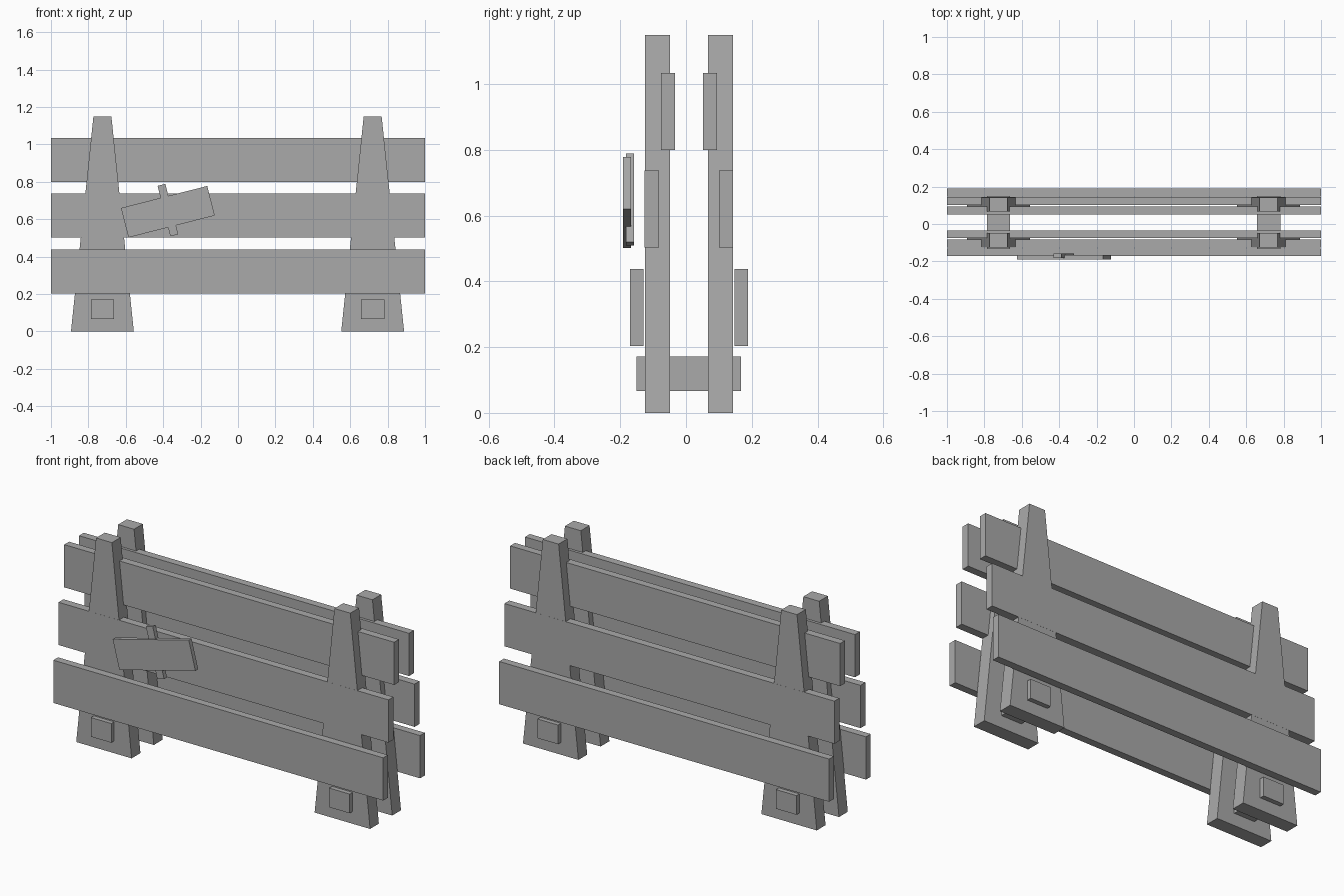
import bpy, bmesh, math
from mathutils import Matrix, Vector

if "Cube" in bpy.data.objects:
    bpy.data.objects.remove(bpy.data.objects["Cube"])

MID_Y = 0.009   # mirror plane between the two fence rows

wood = bpy.data.materials.new("grey_wood")
wood.diffuse_color = (0.4, 0.4, 0.4, 1)
wood.use_nodes = True
wood.node_tree.nodes["Principled BSDF"].inputs["Base Color"].default_value = wood.diffuse_color


def prism(name, profile, y0, y1):
    """Extrude an x-z profile along y."""
    bm = bmesh.new()
    face = bm.faces.new([bm.verts.new((x, y0, z)) for x, z in profile])
    new = bmesh.ops.extrude_face_region(bm, geom=[face])["geom"]
    verts = [v for v in new if isinstance(v, bmesh.types.BMVert)]
    bmesh.ops.translate(bm, verts=verts, vec=(0, y1 - y0, 0))
    bmesh.ops.recalc_face_normals(bm, faces=bm.faces)
    mesh = bpy.data.meshes.new(name)
    bm.to_mesh(mesh)
    bm.free()
    mesh.materials.append(wood)
    obj = bpy.data.objects.new(name, mesh)
    bpy.context.collection.objects.link(obj)
    return obj


def rect(x0, x1, z0, z1):
    return [(x0, z0), (x1, z0), (x1, z1), (x0, z1)]


def tilted_board(name, cx, cz, length, height, y0, y1, angle):
    obj = prism(name, rect(-length / 2, length / 2, -height / 2, height / 2), y0, y1)
    obj.data.transform(Matrix.Translation(Vector((cx, 0, cz)))
                       @ Matrix.Rotation(-angle, 4, 'Y'))
    return obj


# Two fence rows: side -1 is the front, +1 the back
for side, row in ((-1, "front"), (1, "back")):
    def y(d):
        return MID_Y + side * d

    # Tapered posts
    for cx, end in ((-0.725, "left"), (0.72, "right")):
        prism(f"{row}_{end}_post",
              [(cx - 0.168, 0), (cx + 0.168, 0), (cx + 0.048, 1.15), (cx - 0.048, 1.15)],
              y(0.058), y(0.134))
    # Horizontal planks, stepping outwards towards the ground
    for level, inner, outer, z0, z1 in (("top", 0.043, 0.085, 0.80, 1.034),
                                        ("middle", 0.0915, 0.1345, 0.503, 0.737),
                                        ("bottom", 0.139, 0.180, 0.203, 0.437)):
        prism(f"{row}_{level}_plank", rect(-1, 1, z0, z1), y(inner), y(outer))

# Cross beams tying the rows together
for cx, end in ((-0.725, "left"), (0.72, "right")):
    prism(f"{end}_cross_beam", rect(cx - 0.062, cx + 0.062, 0.067, 0.172), -0.15, 0.168)

# Tilted sign board with a batten behind it
tilt = math.radians(14.3)
tilted_board("sign_board", -0.375, 0.64, 0.476, 0.163, -0.191, -0.167, tilt)
tilted_board("sign_batten", -0.375, 0.649, 0.043, 0.278, -0.183, -0.158, tilt * -1 + 2 * tilt)
